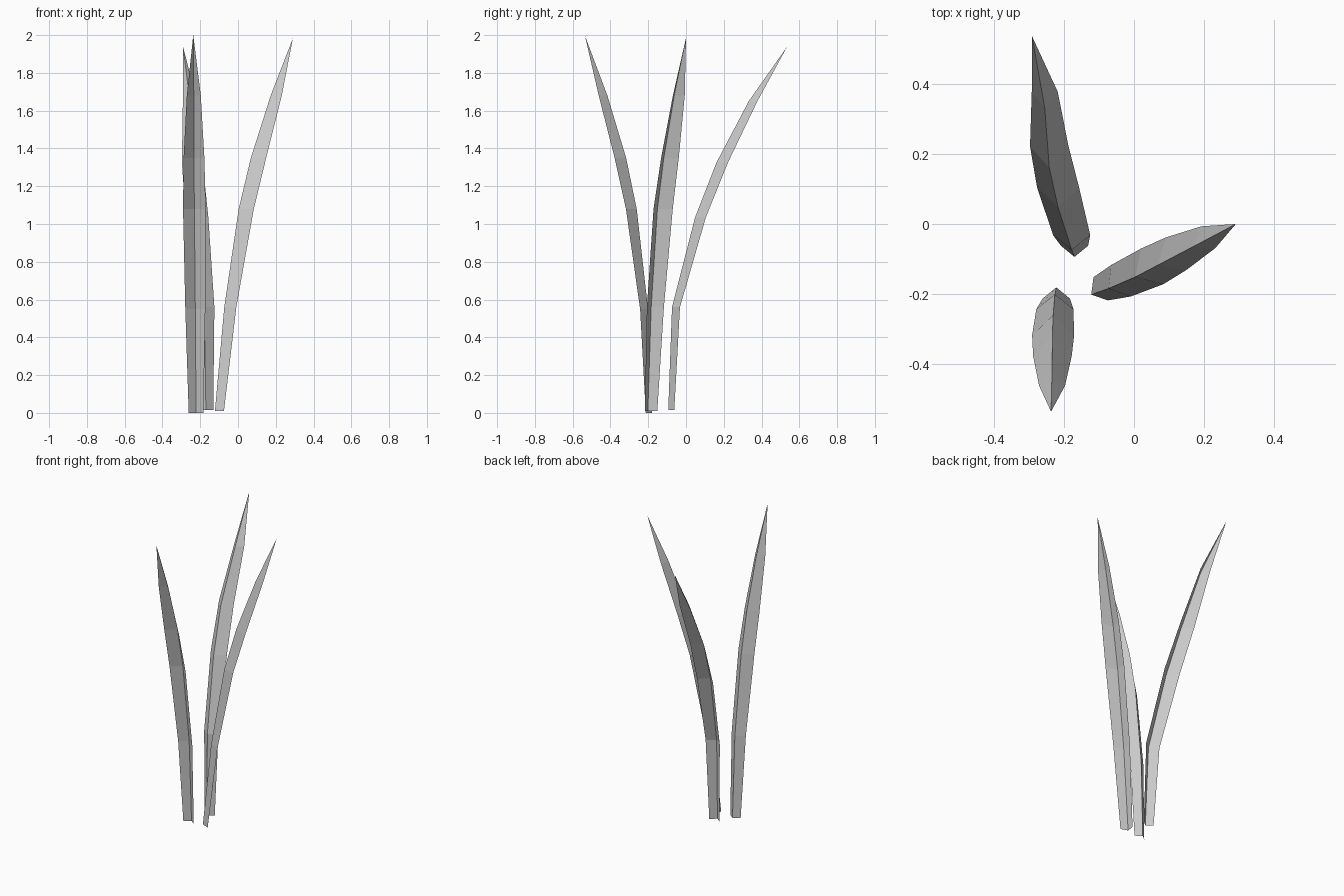
import bpy, bmesh
from math import radians
from mathutils import Vector, Matrix

if "Cube" in bpy.data.objects:
    bpy.data.objects.remove(bpy.data.objects["Cube"])

# Folded cross-section shared by all blades, from root upward
HALF_WIDTH = [0.039, 0.053, 0.060, 0.055, 0.037]
FOLD_DEPTH = [0.032, 0.042, 0.057, 0.061, 0.046]


def grass_blade(name, facing, path):
    """Open V-folded leaf: path runs midway between its edges, last point is the tip."""
    bm = bmesh.new()
    turn = Matrix.Rotation(radians(facing), 3, 'Z')
    rows = []
    for p, w, d in zip(path, HALF_WIDTH, FOLD_DEPTH):
        section = [(0, -w, 0), (-d, 0, 0), (0, w, 0)]
        rows.append([bm.verts.new(Vector(p) + turn @ Vector(s)) for s in section])
    tip = bm.verts.new(path[-1])
    for low, high in zip(rows, rows[1:]):
        for i in range(2):
            bm.faces.new((low[i + 1], low[i], high[i], high[i + 1]))
    for i in range(2):
        bm.faces.new((rows[-1][i + 1], rows[-1][i], tip))
    mesh = bpy.data.meshes.new(name)
    bm.to_mesh(mesh)
    bm.free()
    bpy.context.collection.objects.link(bpy.data.objects.new(name, mesh))


# Blade leaning to the right
grass_blade("right_blade", 32, [
    (-0.095, -0.185, 0.01), (-0.037, -0.162, 0.56), (0.052, -0.121, 1.08),
    (0.120, -0.085, 1.35), (0.212, -0.038, 1.68), (0.291, 0.0, 1.985)])

# Blade leaning to the back
grass_blade("back_blade", 90, [
    (-0.170, -0.062, 0.015), (-0.178, -0.032, 0.56), (-0.217, 0.105, 1.035),
    (-0.242, 0.222, 1.325), (-0.255, 0.378, 1.65), (-0.291, 0.536, 1.94)])

# Blade leaning to the front
grass_blade("front_blade", -90, [
    (-0.222, -0.213, 0.0), (-0.226, -0.243, 0.55), (-0.231, -0.318, 1.08),
    (-0.233, -0.378, 1.35), (-0.234, -0.462, 1.68), (-0.237, -0.536, 2.0)])
